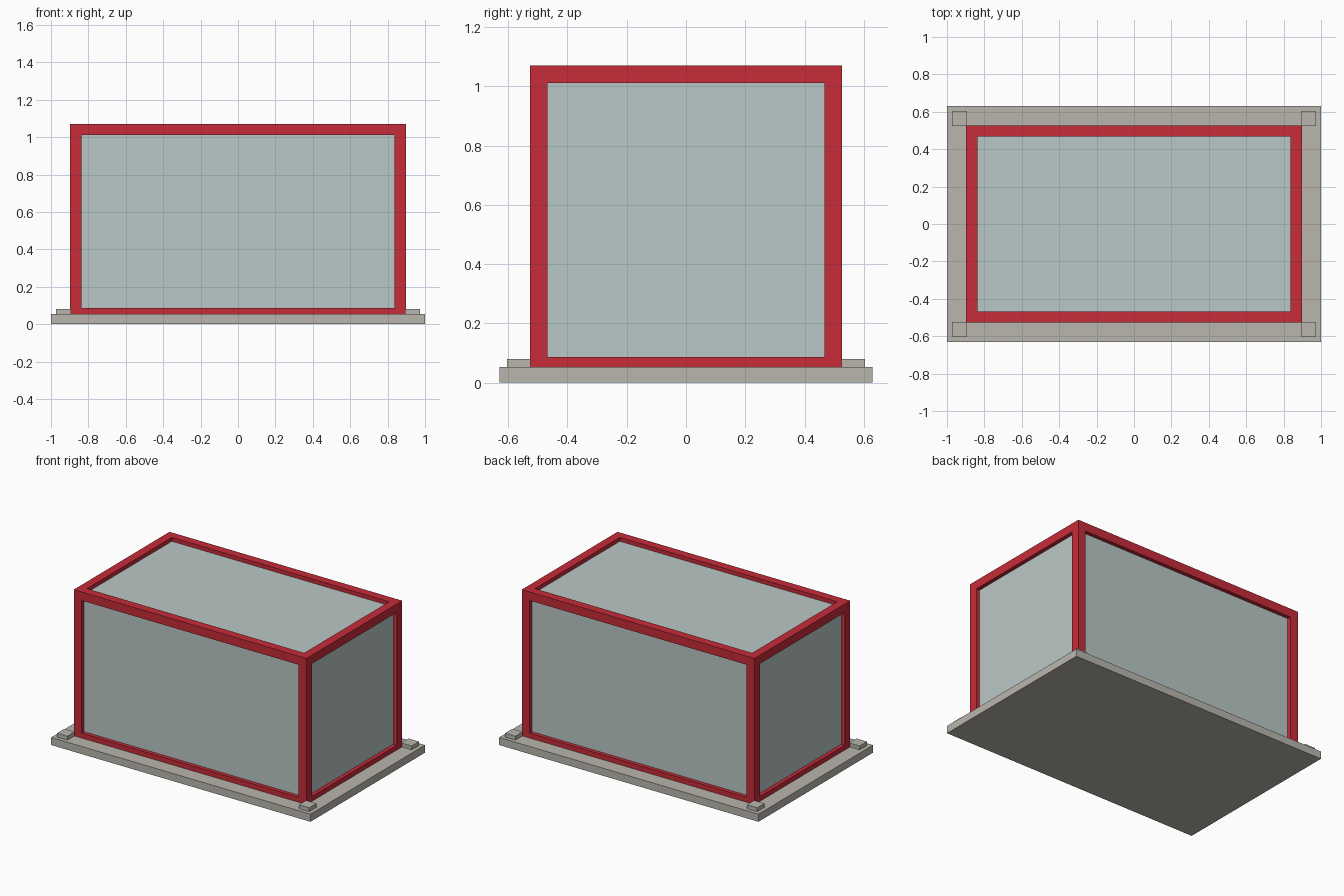
import bpy
import bmesh
from mathutils import Vector

default = bpy.data.objects.get("Cube")
if default:
    bpy.data.objects.remove(default, do_unlink=True)


def material(name, color):
    mat = bpy.data.materials.new(name)
    mat.use_nodes = True
    mat.diffuse_color = (*color, 1)
    mat.node_tree.nodes["Principled BSDF"].inputs["Base Color"].default_value = (*color, 1)
    return mat


red = material("red", (0.565, 0.025, 0.041))
glass = material("pale_glass", (0.491, 0.578, 0.571))
stone = material("warm_grey", (0.491, 0.468, 0.423))


def box(name, low, high, mat, edit=None):
    """Axis-aligned box between two corners, with an optional mesh edit."""
    low, high = Vector(low), Vector(high)
    bm = bmesh.new()
    bmesh.ops.create_cube(bm, size=1)
    bmesh.ops.scale(bm, vec=high - low, verts=bm.verts)
    bmesh.ops.translate(bm, vec=(low + high) / 2, verts=bm.verts)
    if edit:
        edit(bm)
    mesh = bpy.data.meshes.new(name)
    bm.to_mesh(mesh)
    bm.free()
    mesh.materials.append(mat)
    obj = bpy.data.objects.new(name, mesh)
    bpy.context.collection.objects.link(obj)
    return obj


BEAM = 0.06
RECESS = 0.027
BASE_TOP = 0.053
HX, HY, BOTTOM, TOP = 0.897, 0.527, 0.027, 1.071


def open_sides(bm):
    """Cut a recessed opening in every side, leaving only the beams."""
    sides = list(bm.faces)
    bmesh.ops.inset_individual(bm, faces=sides, thickness=BEAM, use_even_offset=True)
    bmesh.ops.inset_individual(bm, faces=sides, thickness=0, depth=-RECESS)
    bmesh.ops.delete(bm, geom=sides, context='FACES')


# Base slab
box("base_slab", (-1, -0.63, 0), (1, 0.63, BASE_TOP), stone)

# Beam frame and the panels set back inside it
box("frame", (-HX, -HY, BOTTOM), (HX, HY, TOP), red, open_sides)
inset = Vector((RECESS, RECESS, RECESS))
box("glass_panels", Vector((-HX, -HY, BOTTOM)) + inset,
    Vector((HX, HY, TOP)) - inset, glass)

# Corner pads
for side, sx in (("right", -1), ("left", 1)):
    for end, sy in (("front", -1), ("back", 1)):
        x, y = sx * 0.932, sy * 0.564
        box(f"corner_pad_{end}_{side}", (x - 0.04, y - 0.04, BASE_TOP),
            (x + 0.04, y + 0.04, 0.08), stone)
